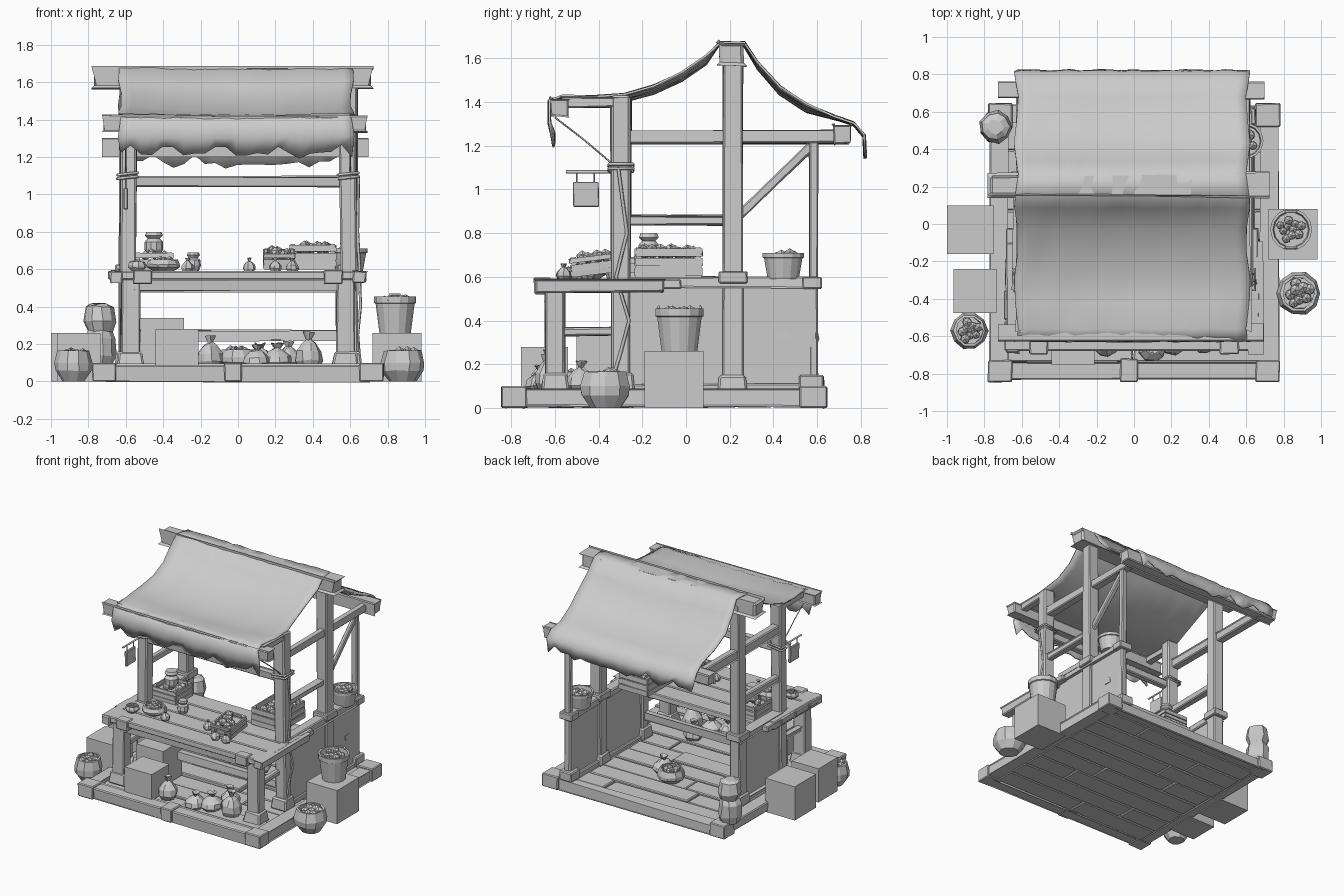
import bpy, bmesh, math, random
from mathutils import Vector, Matrix

if "Cube" in bpy.data.objects:
    bpy.data.objects.remove(bpy.data.objects["Cube"])
random.seed(4)
R = random.uniform


def finish(name, bm, smooth=False):
    bmesh.ops.recalc_face_normals(bm, faces=bm.faces)
    me = bpy.data.meshes.new(name)
    bm.to_mesh(me)
    bm.free()
    for p in me.polygons:
        p.use_smooth = smooth
    ob = bpy.data.objects.new(name, me)
    bpy.context.collection.objects.link(ob)
    return ob


def beam(name, a, b, w, h, jit=0.005, bev=0.007, flare=1.0):
    """Hewn timber from a to b. w is the sideways size, h the other; flare scales end b."""
    a, b = Vector(a), Vector(b)
    d = (b - a).normalized()
    side = Vector((1, 0, 0)) if abs(d.z) > 0.99 else d.cross(Vector((0, 0, 1))).normalized()
    up = d.cross(side)
    bm = bmesh.new()
    bmesh.ops.create_cube(bm, size=1)
    for v in bm.verts:
        s = flare if v.co.z > 0 else 1
        x, y = v.co.x * w * s + R(-jit, jit), v.co.y * h * s + R(-jit, jit)
        v.co = (b if v.co.z > 0 else a) + side * x + up * y
    if bev:
        bmesh.ops.bevel(bm, geom=bm.edges[:], offset=bev, segments=1, affect='EDGES')
    return finish(name, bm)


def block(name, x0, x1, y0, y1, z0, z1, jit=0.003, bev=0.006):
    x, y = (x0 + x1) / 2, (y0 + y1) / 2
    return beam(name, (x, y, z0), (x, y, z1), x1 - x0, y1 - y0, jit, bev)


def lathe(name, pos, profile, n=10, jit=0.0):
    bm = bmesh.new()
    rings = []
    for r, z in profile:
        rings.append([bm.verts.new((pos[0] + r * math.cos(k * math.tau / n) + R(-jit, jit),
                                    pos[1] + r * math.sin(k * math.tau / n) + R(-jit, jit),
                                    pos[2] + z + R(-jit, jit) * (z > 0))) for k in range(n)])
    for p, q in zip(rings, rings[1:]):
        for k in range(n):
            bm.faces.new((p[k], p[(k + 1) % n], q[(k + 1) % n], q[k]))
    bm.faces.new(rings[0])
    bm.faces.new(rings[-1])
    return finish(name, bm)


def fruit(name, c, rx, ry, count, r, disc=True):
    bm = bmesh.new()
    for i in range(count):
        if disc:
            t, q = i * 2.4, math.sqrt((i + 0.3) / count)
            p = Vector((rx * q * math.cos(t), ry * q * math.sin(t), R(-.3, .4) * r))
        else:
            p = Vector((R(-rx, rx), R(-ry, ry), R(-.3, .4) * r))
        bmesh.ops.create_icosphere(bm, subdivisions=1, radius=r * R(.85, 1.15),
                                   matrix=Matrix.Translation(Vector(c) + p))
    return finish(name, bm)


def sack(name, pos, r, h, n=9):
    lathe(name, pos, [(r * .75, 0), (r, h * .2), (r * .92, h * .45), (r * .5, h * .68),
                      (r * .17, h * .78), (r * .42, h), (r * .2, h * .92)], n, r * .07)


def bowl(name, pos, r, h, n=10, count=8):
    lathe(name, pos, [(r * .6, 0), (r * .97, h * .35), (r, h * .6), (r * .85, h), (r * .72, h), (r * .72, h * .7)], n, r * .03)
    fruit(name + "_produce", (pos[0], pos[1], pos[2] + h * .88), r * .55, r * .55, count, r * .26)


def bucket(name, pos, r, h):
    lathe(name, pos, [(r * .75, 0), (r * .93, h * .8), (r, h * .82), (r, h), (r * .87, h), (r * .82, h * .75)], 14)


def crate(name, x, y, z, sx, sy, h, count, tilt=0.0):
    parts, t, rows = [], 0.012, 3
    for k in range(rows):
        za, zb = k * h / rows + .004, (k + 1) * h / rows - .004
        for s in (-1, 1):
            parts.append(block(name + "_slat", -sx/2, sx/2, s*sy/2 - t/2, s*sy/2 + t/2, za, zb, .002, 0))
            parts.append(block(name + "_slat", s*sx/2 - t/2, s*sx/2 + t/2, -sy/2, sy/2, za, zb, .002, 0))
    for sxn in (-1, 1):
        for syn in (-1, 1):
            cx, cy = sxn * (sx/2 - .014), syn * (sy/2 - .014)
            parts.append(block(name + "_corner", cx - .012, cx + .012, cy - .012, cy + .012, 0, h, 0, 0))
    parts.append(block(name + "_bottom", -sx/2, sx/2, -sy/2, sy/2, 0, .6 * h, 0, 0))
    parts.append(fruit(name + "_produce", (0, 0, h * .85), sx/2 - .035, sy/2 - .035, count, .028, False))
    m = Matrix.Translation((x, y, z)) @ Matrix.Rotation(tilt, 4, 'X')
    for p in parts:
        p.data.transform(m)


def rope(name, pts, r=0.006):
    cu = bpy.data.curves.new(name, 'CURVE')
    cu.dimensions, cu.bevel_depth, cu.bevel_resolution = '3D', r, 0
    sp = cu.splines.new('POLY')
    sp.points.add(len(pts) - 1)
    for p, c in zip(sp.points, pts):
        p.co = (*c, 1)
    bpy.context.collection.objects.link(bpy.data.objects.new(name, cu))


# Base: frame beams, corner blocks and floor planks
beam("base_front_beam", (-.7, -.785, .045), (.7, -.785, .045), .09, .08)
beam("base_back_beam", (-.7, .59, .04), (.7, .59, .04), .08, .07)
block("base_front_joint", -.075, .02, -.845, -.72, 0, .1)
for s in (-1, 1):
    beam("base_side_beam", (s*.725, -.75, .045), (s*.725, .6, .045), .09, .08)
    block("base_corner", s*.715 - .065, s*.715 + .065, -.845, -.73, 0, .1)
    block("base_corner", s*.715 - .065, s*.715 + .065, .52, .645, 0, .1)
for i in range(8):
    y, cut = -.74 + i * .162, R(-.35, .35)
    block("floor_plank", -.68, cut - .004, y + .003, y + .159, .002, .07 + R(-.008, .012))
    block("floor_plank", cut + .004, .68, y + .003, y + .159, .002, .07 + R(-.008, .012))

# Posts, side rails and side panels
for s in (-1, 1):
    x = s * .595
    beam("front_post", (x, -.3, .08), (x - s*.01, -.295, 1.43), .085, .085, .008, .01, 1.12)
    beam("ridge_post", (x, .215, .08), (x, .215, 1.62), .085, .09)
    beam("front_post_foot", (x, -.3, .07), (x, -.3, .16), .13, .13, .006, .01, .85)
    beam("ridge_post_foot", (x, .21, .07), (x, .21, .15), .13, .14, .006, .01, .85)
    block("ridge_post_collar", x - .06, x + .06, .15, .28, .57, .625)
    beam("upper_side_rail", (x, -.28, 1.24), (x, .74, 1.24), .05, .06)
    beam("middle_side_rail", (x, -.28, .86), (x, .2, .86), .04, .045)
    y1 = .6 if s > 0 else .24
    block("side_panel", x - .025, x + .025, -.27, y1, .07, .56)
    beam("panel_cap_rail", (x, -.28, .575), (x, y1 + .01, .575), .085, .05)
    beam("panel_sill", (x, -.25, .09), (x, y1, .09), .085, .04)
beam("back_post", (.595, .585, .08), (.595, .585, 1.22), .045, .04)
beam("back_post_foot", (.595, .575, .08), (.595, .575, .15), .11, .11)
block("back_post_collar", .54, .65, .53, .62, .545, .6)
beam("diagonal_brace", (.595, .23, .87), (.595, .575, 1.2), .035, .04)
block("panel_patch", .615, .626, .42, .47, .32, .355, .003, 0)

# Cross beams carrying the awning
beam("ridge_beam", (-.77, .21, 1.62), (.71, .21, 1.62), .11, .11, .006, .014)
beam("front_awning_beam", (-.72, -.58, 1.375), (.685, -.58, 1.375), .075, .085)
beam("back_awning_beam", (-.72, .715, 1.25), (.69, .715, 1.25), .08, .085)
beam("front_cross_beam", (-.58, -.3, 1.065), (.58, -.3, 1.065), .05, .055)
for s in (-1, 1):
    beam("awning_strut", (s*.6, -.57, 1.4), (s*.6, -.28, 1.4), .05, .05)
    rope("awning_rope", [(s*.6, -.6, 1.33), (s*.6, -.47, 1.23), (s*.6, -.34, 1.12)], .004)

# Sagging cloth awning with ragged ends
prof = [(-.605, 1.22), (-.625, 1.31), (-.625, 1.41), (-.56, 1.43), (-.42, 1.425), (-.28, 1.44), (-.15, 1.475),
        (-.02, 1.535), (.09, 1.61), (.155, 1.675), (.265, 1.675), (.33, 1.58), (.43, 1.47), (.55, 1.39),
        (.68, 1.335), (.77, 1.305), (.815, 1.25), (.82, 1.17)]
bm = bmesh.new()
cols, rows = 22, []
for j, (y, z) in enumerate(prof):
    row = []
    for i in range(cols + 1):
        u = i / cols
        sag = .035 if 3 < j < 9 or 10 < j < 14 else .01
        dz = -sag * math.sin(math.pi * u) + R(-.004, .004)
        if j in (0, len(prof) - 1):
            dz += random.choice((0, 0, .01, -.02, .045))
        row.append(bm.verts.new((-.63 + 1.24 * u + .012 * math.sin(j * 1.7) * (2*u - 1), y + R(-.004, .004), z + dz)))
    rows.append(row)
for p, q in zip(rows, rows[1:]):
    for i in range(cols):
        bm.faces.new((p[i], p[i+1], q[i+1], q[i]))
cloth = finish("awning_cloth", bm, True)
mod = cloth.modifiers.new("thickness", 'SOLIDIFY')
mod.thickness, mod.offset = .01, 0

# Counter: planks, end beams, legs and stretchers
for i in range(4):
    y = -.68 + i * .165
    block("counter_plank", -.69 + R(-.015, .01), .67 + R(-.01, .015), y + .002, y + .162, .545, .59)
for s in (-1, 1):
    x = s * .575
    beam("counter_end_beam", (s*.65, -.69, .56), (s*.65, -.1, .56), .07, .065)
    beam("counter_leg", (x, -.6, .08), (x, -.6, .55), .1, .09)
    beam("leg_foot", (x, -.6, .07), (x, -.6, .16), .15, .13, .005, .01, .8)
    beam("leg_side_stretcher", (x, -.58, .35), (x, -.3, .35), .04, .04)
    block("counter_clamp", s*.51 - .05, s*.51 + .05, -.695, -.62, .52, .597)
beam("counter_apron", (-.55, -.62, .51), (.55, -.62, .51), .04, .05)
beam("low_stretcher", (-.57, -.3, .245), (.57, -.3, .245), .045, .05)

# Plain boxes around the stall
for x0, x1, y0, y1, z0, z1 in ((-1, -.75, -.16, .1, 0, .26), (-.965, -.735, -.475, -.24, 0, .26), (.72, .98, -.19, .08, 0, .26),
                               (-.44, -.21, -.755, -.54, .08, .28), (-.52, -.29, -.5, -.27, .07, .34)):
    block("storage_box", x0, x1, y0, y1, z0, z1, 0, 0)

# Baskets, buckets and sacks
bowl("left_basket", (-.88, -.57, 0), .1, .165, 10, 9)
bowl("right_basket", (.88, -.37, 0), .118, .165, 10, 9)
bucket("box_bucket", (.84, -.03, .26), .112, .195)
fruit("bucket_produce", (.84, -.03, .435), .065, .065, 10, .026)
for s in (-1, 1):
    rope("bucket_handle", [(.84 - .035, -.03 + s*.1, .43), (.84 - .025, -.03 + s*.095, .465),
                           (.84 + .025, -.03 + s*.095, .465), (.84 + .035, -.03 + s*.1, .43)], .007)
bucket("rail_bucket", (.595, .445, .59), .097, .12)
fruit("rail_bucket_produce", (.595, .445, .69), .055, .055, 7, .028)
lathe("tall_sack", (-.74, .52, .09), [(.07, 0), (.088, .05), (.082, .14), (.068, .18), (.088, .23), (.075, .31), (.04, .325)], 9, .006)
for x, y, r, h in ((-.15, -.64, .07, .17), (.1, -.66, .075, .12), (.21, -.62, .08, .13), (.38, -.62, .075, .19),
                   (.27, -.48, .07, .14), (.12, .1, .08, .13)):
    sack("sack", (x, y, .075), r, h)
bowl("floor_bowl", (0, .18, .07), .1, .1)

# Goods on the counter
crate("large_crate", .4, -.08, .6, .24, .3, .135, 26)
crate("tilted_crate", .22, -.42, .61, .16, .2, .09, 14, .12)
crate("jar_crate", -.45, -.16, .59, .2, .2, .1, 6)
lathe("jar", (-.45, -.17, .68), [(.035, 0), (.05, .025), (.05, .065), (.032, .085), (.048, .1), (.04, .12), (.015, .118)], 10)
lathe("small_jar", (-.24, -.33, .59), [(.03, 0), (.042, .03), (.038, .06), (.025, .07), (.036, .085), (.03, .1)], 9)
bowl("wide_bowl", (-.4, -.45, .59), .09, .06)
bowl("small_bowl", (-.54, -.52, .59), .05, .05, 9, 5)
for x, y in ((.06, -.45), (-.27, -.5), (.2, -.56), (.29, -.56)):
    sack("pouch", (x, y, .59), .035, .07, 7)

# Hanging sign and rope lashings
rope("sign_rod", [(-.6, -.3, 1.08), (-.6, -.55, 1.08)], .008)
block("sign_board", -.61, -.59, -.515, -.4, .92, 1.035, .004, .004)
for y in (-.5, -.42):
    rope("sign_cord", [(-.6, y, 1.03), (-.6, y, 1.08)], .004)
for s in (-1, 1):
    for z in (1.09, 1.11):
        rope("post_lashing", [(s*.59 + .056*a, -.297 + .056*b, z + .006*a) for a, b in
                              ((-1, -1), (1, -1), (1, 1), (-1, 1), (-1, -1))], .008)
rope("hanging_rope", [(.645, -.31, 1.1), (.64, -.27, .8), (.65, -.32, .6), (.655, -.26, .4), (.64, -.3, .25), (.65, -.34, .12)], .008)
